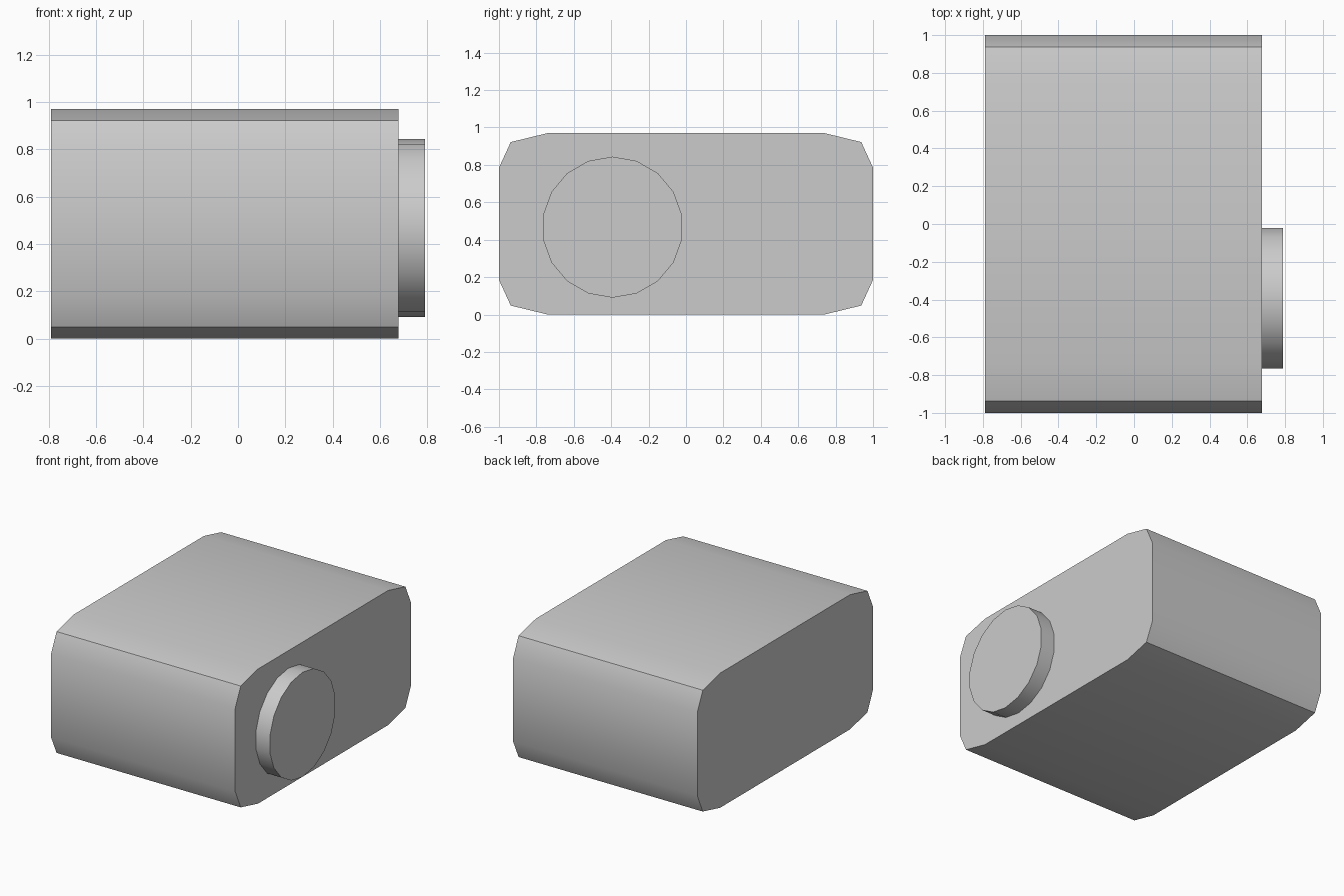
import bpy, bmesh
from math import sin, cos, radians, tau

if "Cube" in bpy.data.objects:
    bpy.data.objects.remove(bpy.data.objects["Cube"])


def prism(name, profile, x0, x1):
    """Extrude a (y, z) outline along x, smooth except at sharp edges."""
    bm = bmesh.new()
    face = bm.faces.new([bm.verts.new((x0, y, z)) for y, z in profile])
    ext = bmesh.ops.extrude_face_region(bm, geom=[face], use_keep_orig=True)
    top = [v for v in ext["geom"] if isinstance(v, bmesh.types.BMVert)]
    bmesh.ops.translate(bm, verts=top, vec=(x1 - x0, 0, 0))
    bmesh.ops.recalc_face_normals(bm, faces=bm.faces)
    mesh = bpy.data.meshes.new(name)
    bm.to_mesh(mesh)
    bm.free()
    obj = bpy.data.objects.new(name, mesh)
    bpy.context.collection.objects.link(obj)
    bpy.ops.object.select_all(action="DESELECT")
    bpy.context.view_layer.objects.active = obj
    obj.select_set(True)
    bpy.ops.object.shade_smooth_by_angle(angle=radians(30))
    return obj


# Body: one bevelled corner, mirrored to all four corners
H = 0.485
corner = [(1.0, 0.30), (0.937, 0.437), (0.74, H)]
upper = corner + [(-y, z) for y, z in reversed(corner)]
outline = upper + [(-y, -z) for y, z in upper]
prism("body", [(y, z + H) for y, z in outline], -0.79, 0.678)

# Round knob on the right side, 18-sided, seated slightly into the body
N, R = 18, 0.377
circle = [(-0.393 + R * sin(tau * i / N), 0.467 + R * cos(tau * i / N))
          for i in range(N)]
prism("round_knob", circle, 0.65, 0.79)
